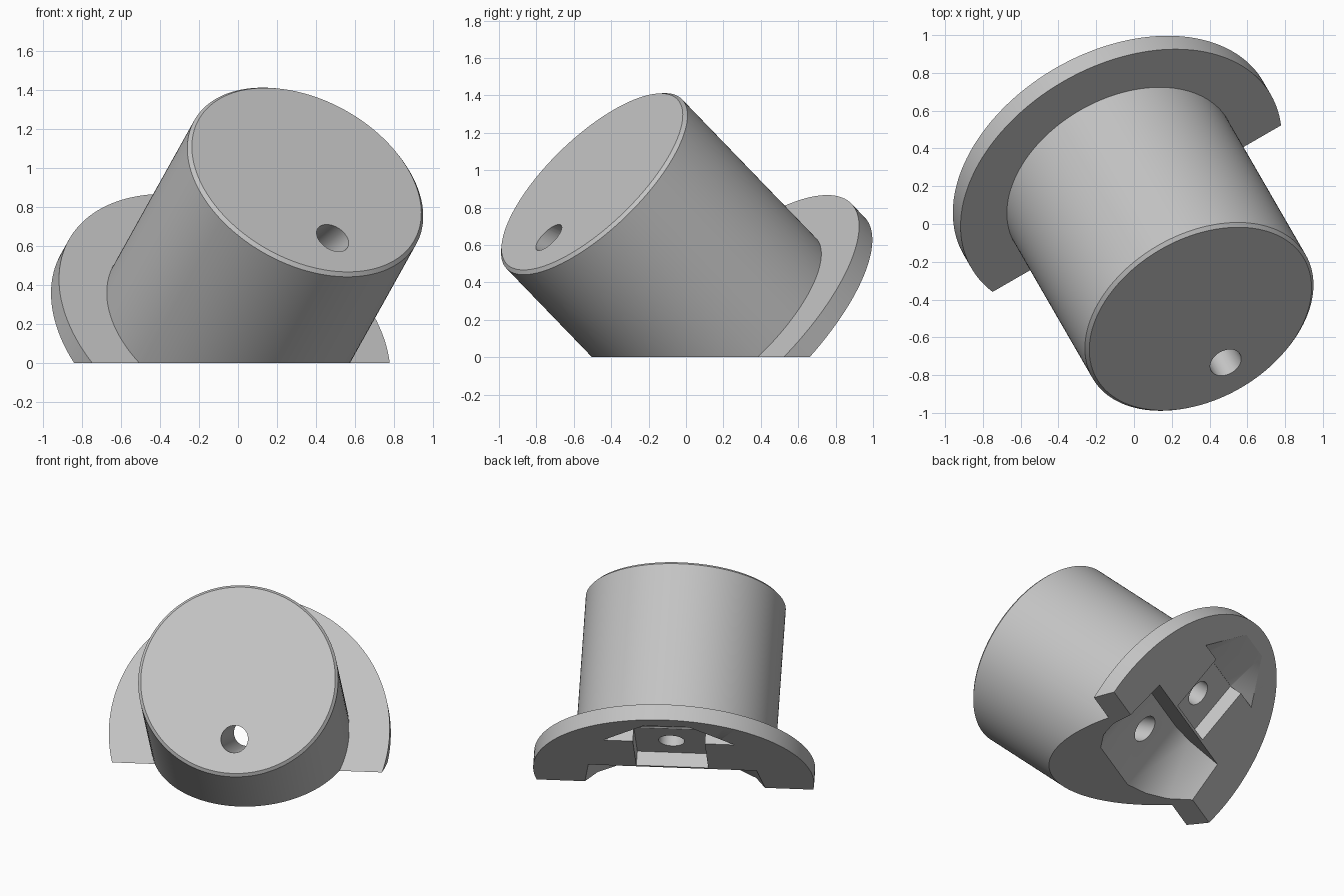
import bpy, bmesh, math
from mathutils import Matrix, Vector

if "Cube" in bpy.data.objects:
    bpy.data.objects.remove(bpy.data.objects["Cube"])

grey = bpy.data.materials.new("light_grey")
grey.use_nodes = True
colour = (0.55, 0.55, 0.55, 1)
grey.diffuse_color = colour
grey.node_tree.nodes["Principled BSDF"].inputs["Base Color"].default_value = colour

# Tilted frame: across the flange, up the flange, along the barrel axis
tilt, turn = math.radians(41.9), math.radians(30)
across = Vector((math.cos(turn), math.sin(turn), 0))
ahead = Vector((math.sin(turn), -math.cos(turn), 0))
upward = Vector((0, 0, 1))
axis = ahead * math.cos(tilt) + upward * math.sin(tilt)
rise = upward * math.cos(tilt) - ahead * math.sin(tilt)
frame = Matrix((across, rise, axis)).transposed().to_4x4()
frame.translation = (-0.109, 0.296, 0.1115)


def add_object(name, bm, matrix=frame):
    bmesh.ops.recalc_face_normals(bm, faces=bm.faces)
    bm.transform(matrix)
    mesh = bpy.data.meshes.new(name)
    bm.to_mesh(mesh)
    bm.free()
    mesh.materials.append(grey)
    ob = bpy.data.objects.new(name, mesh)
    bpy.context.collection.objects.link(ob)
    return ob


def lathe(name, profile, steps=160):
    bm = bmesh.new()
    verts = [bm.verts.new((r, 0, w)) for r, w in profile]
    edges = [bm.edges.new(pair) for pair in zip(verts, verts[1:])]
    bmesh.ops.spin(bm, geom=verts + edges, axis=(0, 0, 1), cent=(0, 0, 0),
                   angle=math.tau, steps=steps, use_duplicate=False)
    bmesh.ops.remove_doubles(bm, verts=bm.verts, dist=1e-5)
    return add_object(name, bm)


def mirrored_hull(name, points):
    bm = bmesh.new()
    for u, v, w in points:
        for side in (-1, 1):
            bm.verts.new((side * u, v, w))
    bmesh.ops.convex_hull(bm, input=bm.verts)
    bmesh.ops.dissolve_limit(bm, angle_limit=0.01, verts=bm.verts, edges=bm.edges)
    return add_object(name, bm)


def bore(name, start, end, radius):
    a, b = Vector(start), Vector(end)
    bm = bmesh.new()
    place = Matrix.Translation((a + b) / 2) @ (b - a).to_track_quat('Z', 'Y').to_matrix().to_4x4()
    bmesh.ops.create_cone(bm, cap_ends=True, segments=48, radius1=radius,
                          radius2=radius, depth=(b - a).length, matrix=place)
    return add_object(name, bm)


# Flange and barrel with a chamfered cap
body = lathe("flanged_barrel", [(0, 0), (0.916, 0), (0.916, 0.11), (0.652, 0.11),
                                (0.652, 1.22), (0.634, 1.238), (0, 1.238)])

# Ground cut
bm = bmesh.new()
bmesh.ops.create_cube(bm, size=4, matrix=Matrix.Translation((0, 0, -2)))
cutters = [add_object("ground_cutter", bm, Matrix.Identity(4))]

# Lower pocket, open to the rear and to the ground
pocket = []
for v, wide in ((0.13, 0.55), (-0.75, 0.67)):
    pocket += [(wide, v, -0.1), (wide, v, 0), (0.405, v, 0.19), (0.256, v, 0.245)]
cutters.append(mirrored_hull("lower_pocket_cutter", pocket))

# Shallow box recess with a sloping arrow-shaped roof
cutters.append(mirrored_hull("box_recess_cutter",
               [(0.235, v, w) for v in (0.147, 0.548) for w in (-0.1, 0.1)]))
cutters.append(mirrored_hull("arrow_recess_cutter",
               [(0.43, 0.545, -0.1), (0.43, 0.545, 0), (0.232, 0.545, 0.099),
                (0.147, 0.81, -0.1), (0.147, 0.81, 0)]))

# Holes
cutters.append(bore("cap_hole_cutter", (0, -0.017, 0.15), (0, -0.44, 1.35), 0.088))
cutters.append(bore("recess_hole_cutter", (0, 0.341, 0.03), (0, 0.341, 0.5), 0.085))

bpy.context.view_layer.objects.active = body
for cutter in cutters:
    cutter.hide_render = True
    cut = body.modifiers.new(cutter.name, 'BOOLEAN')
    cut.operation, cut.solver, cut.object = 'DIFFERENCE', 'EXACT', cutter
    bpy.ops.object.modifier_apply(modifier=cut.name)
    bpy.data.objects.remove(cutter)

bpy.ops.object.select_all(action='DESELECT')
body.select_set(True)
bpy.ops.object.shade_smooth_by_angle(angle=math.radians(25))
